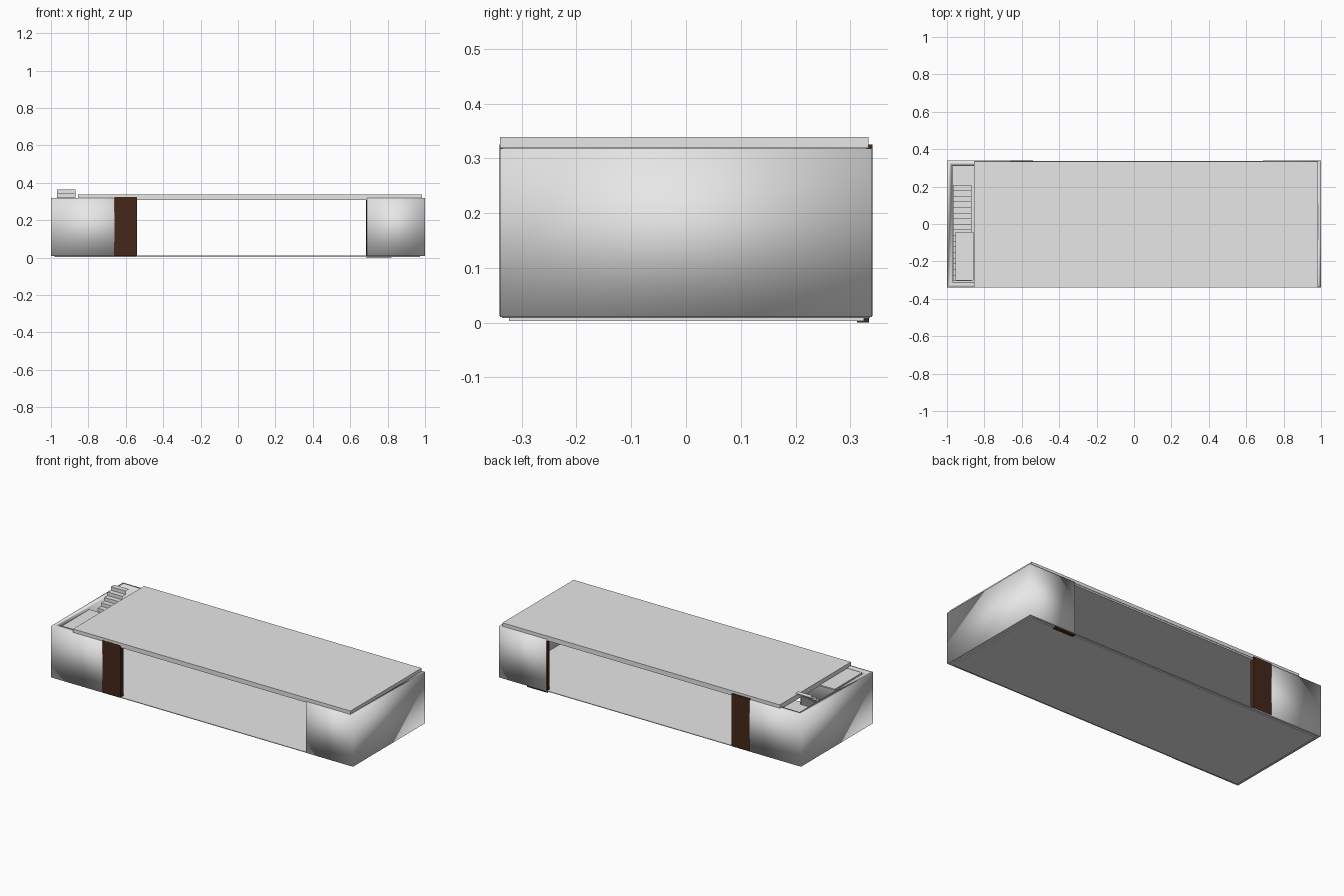
import bpy, bmesh

if "Cube" in bpy.data.objects:
    bpy.data.objects.remove(bpy.data.objects["Cube"])


def mat(name, rgb):
    m = bpy.data.materials.new(name)
    m.diffuse_color = (*rgb, 1)
    m.use_nodes = True
    m.node_tree.nodes["Principled BSDF"].inputs["Base Color"].default_value = m.diffuse_color
    return m


GREY = mat("light_grey", (0.8, 0.8, 0.8))
BROWN = mat("dark_brown", (0.06, 0.02, 0.01))


def finish(name, bm, material):
    bmesh.ops.recalc_face_normals(bm, faces=bm.faces)
    me = bpy.data.meshes.new(name)
    bm.to_mesh(me)
    bm.free()
    me.materials.append(material)
    ob = bpy.data.objects.new(name, me)
    bpy.context.collection.objects.link(ob)
    return ob


def box(name, x, y, z, material=GREY):
    bm = bmesh.new()
    bmesh.ops.create_cube(bm, size=1)
    for v in bm.verts:
        v.co = [r[0] + (c + 0.5) * (r[1] - r[0]) for c, r in zip(v.co, (x, y, z))]
    return finish(name, bm, material)


def end_wall(name, end, inner, z0=0.01, z1=0.318, t=0.03):
    """U-shaped wall wrapping one end, smooth over its top and bottom rims."""
    s = 1 if end > 0 else -1
    Y = 0.34
    outline = [(inner, -Y), (end, -Y), (end, Y), (inner, Y), (inner, Y - t),
               (end - s * t, Y - t), (end - s * t, t - Y), (inner, t - Y)]
    bm = bmesh.new()
    face = bm.faces.new([bm.verts.new((x, y, z0)) for x, y in outline])
    ext = bmesh.ops.extrude_face_region(bm, geom=[face])["geom"]
    for v in ext:
        if isinstance(v, bmesh.types.BMVert):
            v.co.z = z1
    for e in bm.edges:
        if abs(e.verts[0].co.z - e.verts[1].co.z) > 0.1:
            e.smooth = False
    for f in bm.faces:
        f.smooth = True
    return finish(name, bm, GREY)


# End walls
end_wall("left_end_wall", -1, -0.545)
end_wall("right_end_wall", 1, 0.69)

# Floor, base, ceiling and roof slabs
box("base_slab", (-0.98, 0.972), (-0.323, 0.325), (0.003, 0.009))
box("floor", (-0.995, 0.995), (-0.336, 0.336), (0.0085, 0.0125))
box("ceiling", (-0.855, 0.975), (-0.335, 0.33), (0.309, 0.3185))
box("roof_slab", (-0.855, 0.983), (-0.34, 0.333), (0.3185, 0.339))

# Brown sliding doors tucked beside the openings
for side, label in ((-1, "front"), (1, "back")):
    ys = sorted((side * 0.312, side * 0.3405))
    box(label + "_left_door", (-0.66, -0.54), ys, (0.012, 0.325), BROWN)
ys = (0.312, 0.334)
box("back_right_door", (0.685, 0.82), ys, (0.0, 0.312), BROWN)
box("front_right_door", (0.685, 0.82), (-0.334, -0.312), (0.012, 0.312), BROWN)

# Stair of thin treads and risers in the left shaft, rising to the back
n, y0, y1, rise = 17, -0.305, 0.208, 0.0207
run = (y1 - y0) / n
bm = bmesh.new()
path = [(y0, 0.0125)]
for i in range(n):
    y, z = path[-1]
    path += [(y, z + rise), (y + run, z + rise)]
rows = [[bm.verts.new((x, y, z)) for x in (-0.967, -0.868)] for y, z in path]
for a, b in zip(rows, rows[1:]):
    bm.faces.new((a[0], a[1], b[1], b[0]))
finish("stair", bm, GREY)

# Landing plate over the lower steps
box("landing", (-0.955, -0.857), (-0.303, -0.043), (0.308, 0.316))
